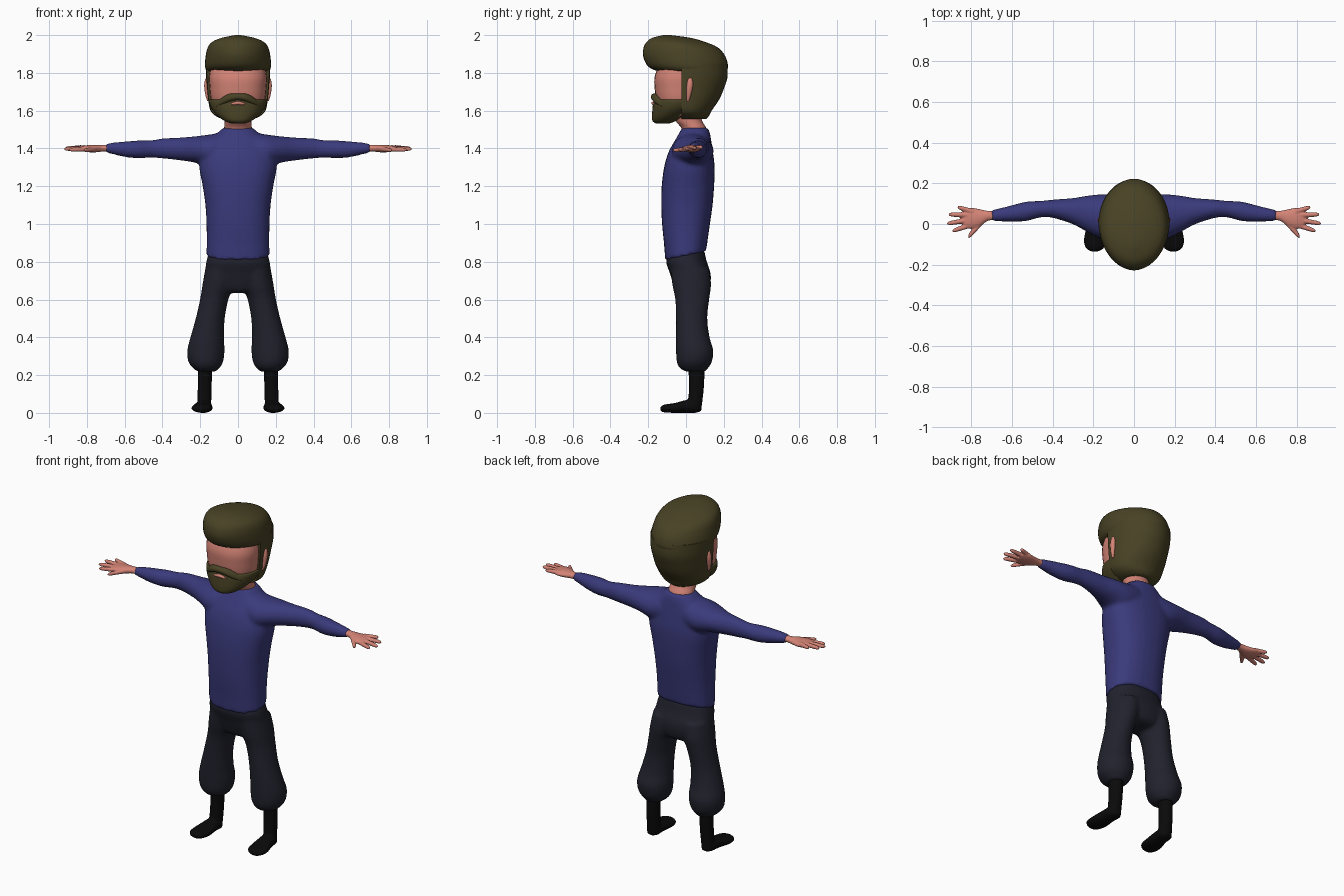
import bpy, bmesh, math
from mathutils import Vector


def material(name, rgb):
    m = bpy.data.materials.new(name)
    m.diffuse_color = (*rgb, 1)
    return m


SKIN = material("skin", (0.66, 0.23, 0.18))
HAIR = material("olive brown hair", (0.065, 0.055, 0.018))
BLUE = material("navy blue", (0.042, 0.042, 0.20))
DARK = material("charcoal", (0.015, 0.016, 0.026))
BLACK = material("black", (0.003, 0.003, 0.003))


def spline(rows, steps=4):
    """Catmull-Rom interpolation of cross-section rows."""
    out = []
    for i in range(len(rows) - 1):
        p = [rows[max(0, min(len(rows) - 1, i + k))] for k in (-1, 0, 1, 2)]
        for s in range(steps):
            t = s / steps
            out.append([0.5 * (2 * b + (c - a) * t + (2 * a - 5 * b + 4 * c - d) * t * t
                               + (3 * b - a - 3 * c + d) * t ** 3) for a, b, c, d in zip(*p)])
    return out + [list(rows[-1])]


def loft(bm, rows, axis="z", n=2.0, side=1, tilt=0.0, sides=28):
    """Rows are (position, centre a, centre b, radius a, radius b); tilt shears the first rows."""
    rings = []
    smooth = spline(rows)
    for i, (t, a, b, ra, rb) in enumerate(smooth):
        ring = []
        for k in range(sides):
            ang = 2 * math.pi * k / sides
            c, s = math.cos(ang), math.sin(ang)
            u = a + max(ra, 0.002) * math.copysign(abs(c) ** (2 / n), c)
            v = b + max(rb, 0.002) * math.copysign(abs(s) ** (2 / n), s)
            co = {"z": (u, v, t), "x": (t, u, v), "y": (u, t, v)}[axis]
            lift = tilt * co[1] * max(0, 1 - i / 4)
            ring.append(bm.verts.new((co[0] * side, co[1], co[2] + lift)))
        rings.append(ring)
    for r0, r1 in zip(rings, rings[1:]):
        for k in range(sides):
            j = (k + 1) % sides
            bm.faces.new((r0[k], r0[j], r1[j], r1[k]))
    bm.faces.new(rings[0])
    bm.faces.new(rings[-1])


def part(name, bm, mat, voxel=0, iterations=3):
    bmesh.ops.recalc_face_normals(bm, faces=bm.faces[:])
    me = bpy.data.meshes.new(name)
    bm.to_mesh(me)
    bm.free()
    me.materials.append(mat)
    ob = bpy.data.objects.new(name, me)
    bpy.context.collection.objects.link(ob)
    bpy.ops.object.select_all(action="DESELECT")
    ob.select_set(True)
    bpy.context.view_layer.objects.active = ob
    bpy.ops.object.shade_smooth_by_angle(angle=math.radians(50))
    if voxel:  # fuse overlapping lofts into one smooth skin
        r = ob.modifiers.new("fuse", "REMESH")
        r.mode, r.voxel_size, r.use_smooth_shade = "VOXEL", voxel, True
        s = ob.modifiers.new("soften", "SMOOTH")
        s.factor, s.iterations = 0.5, iterations
    return ob


def cut(bm, co, no):
    """Remove everything on the normal's side and close the hole."""
    bmesh.ops.bisect_plane(bm, geom=bm.verts[:] + bm.edges[:] + bm.faces[:],
                           plane_co=Vector(co), plane_no=Vector(no), clear_outer=True)
    bmesh.ops.holes_fill(bm, edges=[e for e in bm.edges if e.is_boundary])


# sweater: torso and both sleeves
bm = bmesh.new()
loft(bm, [(.832, 0, -.002, .167, .108), (.9, 0, -.002, .166, .115), (1.0, 0, 0, .167, .127),
          (1.1, 0, .005, .173, .136), (1.2, 0, .01, .187, .139), (1.3, 0, .018, .205, .134),
          (1.38, 0, .025, .195, .118), (1.44, 0, .037, .16, .097), (1.48, 0, .045, .112, .082),
          (1.508, 0, .048, .08, .07)], n=2.3, tilt=.22)
for s in (1, -1):
    loft(bm, [(.08, .04, 1.395, .10, .09), (.15, .036, 1.386, .11, .088), (.22, .048, 1.394, .093, .071),
              (.3, .063, 1.397, .065, .061), (.4, .075, 1.40, .045, .053), (.46, .073, 1.397, .041, .046),
              (.53, .062, 1.395, .048, .047), (.6, .052, 1.396, .041, .041), (.66, .045, 1.40, .033, .031),
              (.703, .042, 1.402, .027, .023)], "x", side=s)
part("sweater", bm, BLUE, .011, 4)

# trousers: hips and baggy legs
bm = bmesh.new()
loft(bm, [(.845, 0, -.002, .156, .098), (.8, 0, .002, .168, .108), (.74, 0, .022, .174, .108),
          (.69, 0, .03, .165, .10), (.65, 0, .032, .13, .085), (.635, 0, .032, .09, .06)], n=2.3, tilt=.2)
for s in (1, -1):
    loft(bm, [(.76, .09, .022, .084, .102), (.68, .105, .03, .083, .103), (.6, .126, .033, .075, .09),
              (.5, .147, .03, .077, .083), (.4, .163, .036, .089, .089), (.33, .17, .046, .099, .099),
              (.27, .171, .044, .092, .093), (.237, .168, .042, .07, .075), (.22, .168, .05, .05, .055)], side=s)
part("trousers", bm, DARK, .011, 3)

for s, label in ((1, "left"), (-1, "right")):
    # boot: shaft and foot
    bm = bmesh.new()
    loft(bm, [(.25, .174, .055, .038, .044), (.15, .176, .056, .037, .04), (.07, .178, .05, .037, .038),
              (.01, .18, .045, .037, .035)], side=s)
    loft(bm, [(.082, .178, .028, .02, .018), (.05, .18, .034, .04, .034), (0, .183, .034, .046, .034),
              (-.06, .189, .026, .056, .026), (-.105, .192, .024, .052, .022),
              (-.128, .193, .022, .034, .016), (-.136, .193, .022, .01, .006)], "y", side=s)
    part(label + "_boot", bm, BLACK, .007, 2)

    # hand: palm, four fingers and thumb
    bm = bmesh.new()
    loft(bm, [(.68, .042, 1.402, .022, .018), (.72, .04, 1.401, .025, .018), (.76, .03, 1.399, .043, .02),
              (.80, .028, 1.399, .052, .018), (.835, .026, 1.399, .044, .012)], "x", side=s)
    for x0, y0, x1, y1 in ((.79, .06, .868, .083), (.81, .044, .912, .047), (.81, .02, .92, .002),
                           (.80, -.004, .893, -.034), (.75, .01, .815, -.062)):
        slant = math.hypot(x1 - x0, y1 - y0) / (x1 - x0)
        r = .0115
        loft(bm, [(x0 + (x1 - x0) * t, y0 + (y1 - y0) * t, 1.397 + .12 * (y0 + (y1 - y0) * t),
                   r * f * slant, r * f) for t, f in ((0, 1.15), (.5, 1.05), (.85, .9), (1, .45))],
             "x", side=s, sides=12)
    part(label + "_hand", bm, SKIN, .0045, 2)

    # ear
    bm = bmesh.new()
    loft(bm, [(1.65, .156, .01, .006, .006), (1.68, .161, .014, .011, .012), (1.73, .166, .02, .013, .017),
              (1.765, .165, .022, .009, .012), (1.775, .164, .022, .003, .004)], side=s, sides=14)
    part(label + "_ear", bm, SKIN)

# neck and face
bm = bmesh.new()
loft(bm, [(1.47, 0, .05, .074, .064), (1.51, 0, .04, .073, .066), (1.55, 0, .014, .07, .07),
          (1.62, 0, .0, .07, .07)])
part("neck", bm, SKIN)
bm = bmesh.new()
loft(bm, [(1.57, 0, -.03, .09, .08), (1.6, 0, -.03, .12, .11), (1.66, 0, -.03, .143, .128),
          (1.72, 0, -.03, .15, .136), (1.78, 0, -.03, .153, .136), (1.85, 0, -.02, .14, .12)], n=2.3)
part("face", bm, SKIN)

# hair: overhanging crown and back
bm = bmesh.new()
loft(bm, [(1.806, 0, .03, .15, .16), (1.815, 0, .024, .167, .192), (1.84, 0, .008, .175, .214),
          (1.89, 0, -.01, .171, .217), (1.935, 0, -.028, .16, .196), (1.965, 0, -.055, .135, .152),
          (1.986, 0, -.078, .085, .1), (2.0, 0, -.1, .015, .02)], n=1.9, sides=40)
part("hair_crown", bm, HAIR)
bm = bmesh.new()
loft(bm, [(1.85, 0, .02, .172, .198), (1.78, 0, .02, .169, .2), (1.72, 0, .012, .164, .19),
          (1.66, 0, .008, .158, .168), (1.6, 0, .006, .146, .13), (1.57, 0, .015, .115, .105),
          (1.555, 0, .025, .08, .08)], sides=40)
cut(bm, (0, -.025, 1.7), (0, -1, 0))
part("hair_back", bm, HAIR)

# beard with rounded chin, moustache and lip
bm = bmesh.new()
loft(bm, [(1.532, 0, -.125, .035, .035), (1.545, 0, -.115, .07, .062), (1.57, 0, -.09, .105, .09),
          (1.605, 0, -.058, .137, .12), (1.635, 0, -.042, .151, .133), (1.655, 0, -.034, .154, .134),
          (1.66, 0, -.03, .15, .128)], n=2.1, sides=40)
cut(bm, (0, .01, 1.6), (0, 1, 0))
part("beard", bm, HAIR)
bm = bmesh.new()
half = [(.012, -.165, 1.673, .021, .018), (.045, -.161, 1.668, .022, .021),
        (.08, -.145, 1.652, .02, .02), (.115, -.122, 1.63, .012, .012)]
loft(bm, [(-r[0], *r[1:]) for r in reversed(half)] + half, "x", sides=16)
part("moustache", bm, HAIR)
bm = bmesh.new()
loft(bm, [(-.042, -.166, 1.634, .006, .003), (-.02, -.172, 1.638, .01, .008), (0, -.173, 1.64, .01, .009),
          (.02, -.172, 1.638, .01, .008), (.042, -.166, 1.634, .006, .003)], "x", sides=12)
part("lip", bm, SKIN)
